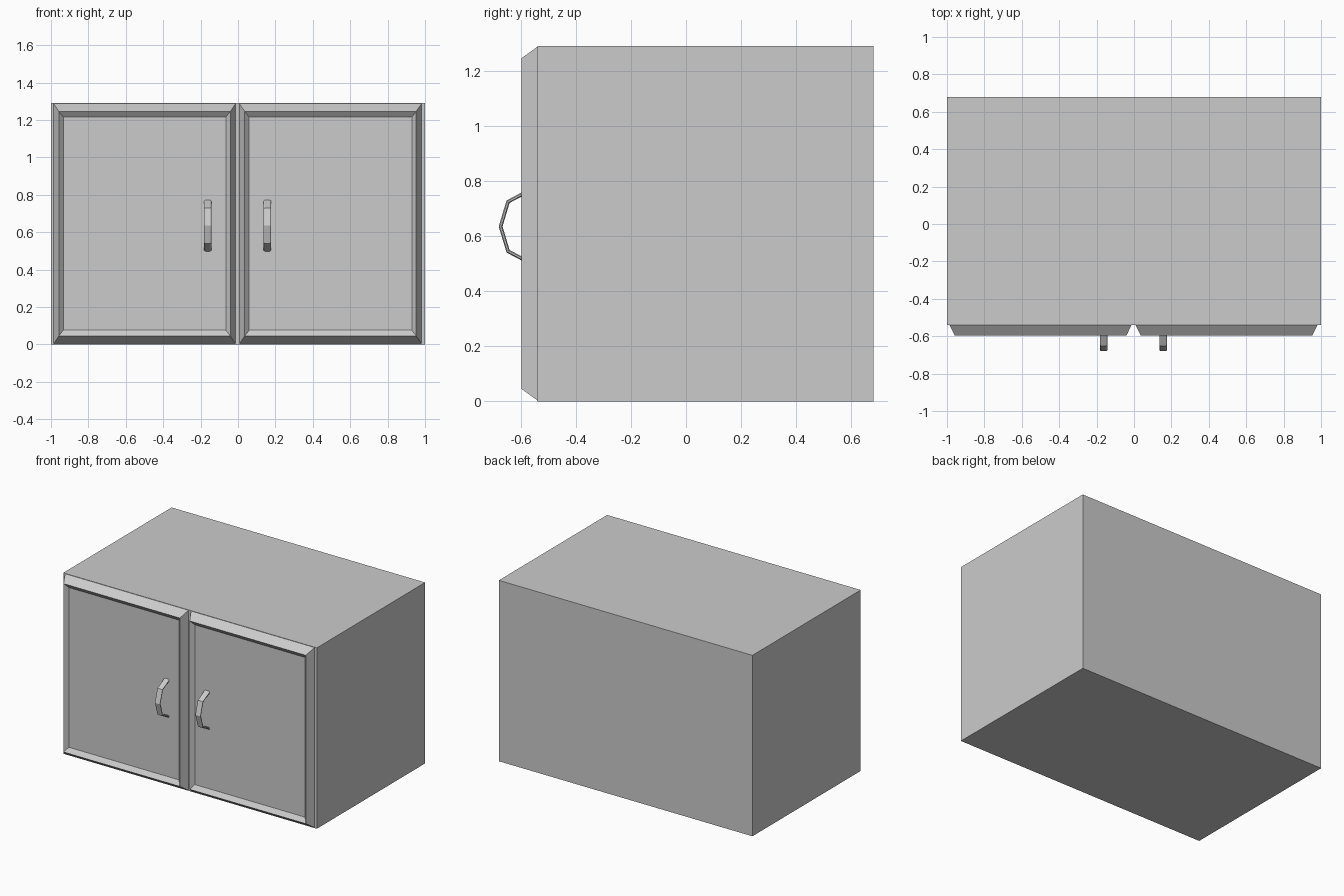
import bpy
import bmesh
from mathutils import Vector

cube = bpy.data.objects.get("Cube")
if cube:
    bpy.data.objects.remove(cube, do_unlink=True)

grey = bpy.data.materials.new("plain grey")
grey.use_nodes = True
colour = (0.6, 0.6, 0.6, 1)
grey.diffuse_color = colour
grey.node_tree.nodes["Principled BSDF"].inputs["Base Color"].default_value = colour

HEIGHT, BACK, FACE = 1.29, 0.68, -0.54


def loft(name, rings):
    """Skin a series of closed rings and cap both ends."""
    bm = bmesh.new()
    loops = [[bm.verts.new(p) for p in ring] for ring in rings]
    for a, b in zip(loops, loops[1:]):
        for i in range(len(a)):
            j = (i + 1) % len(a)
            bm.faces.new((a[i], a[j], b[j], b[i]))
    bm.faces.new(loops[0][::-1])
    bm.faces.new(loops[-1])
    bmesh.ops.recalc_face_normals(bm, faces=bm.faces)
    mesh = bpy.data.meshes.new(name)
    bm.to_mesh(mesh)
    bm.free()
    mesh.materials.append(grey)
    obj = bpy.data.objects.new(name, mesh)
    bpy.context.collection.objects.link(obj)
    return obj


def rectangle(x0, x1, z0, z1, y):
    return [(x0, y, z0), (x1, y, z0), (x1, y, z1), (x0, y, z1)]


# Cabinet body
loft("cabinet_body", [rectangle(-1, 1, 0, HEIGHT, y) for y in (BACK, FACE)])


# Door: sloped outer rim, raised ridge, recessed panel
def door(name, x0, x1):
    steps = [(0, 0, FACE), (0.028, 0.041, -0.597), (0.052, 0.072, -0.572)]
    loft(name, [rectangle(x0 + dx, x1 - dx, 0.004 + dz, 1.287 - dz, y)
                for dx, dz, y in steps])


# Handle: flat strap with chamfered edges, bowed outwards
def handle(name, x):
    mid = 0.635
    half = [(-0.566, 0.132), (-0.646, 0.09), (-0.673, 0)]
    path = [Vector((y, mid + dz)) for y, dz in half]
    path += [Vector((y, mid - dz)) for y, dz in half[-2::-1]]
    section = [(-0.02, -0.003), (-0.013, -0.007), (0.013, -0.007), (0.02, -0.003),
               (0.02, 0.003), (0.013, 0.007), (-0.013, 0.007), (-0.02, 0.003)]
    rings = []
    for i, p in enumerate(path):
        before = path[max(i - 1, 0)]
        after = path[min(i + 1, len(path) - 1)]
        along = (after - before).normalized()
        out = Vector((along.y, -along.x))
        rings.append([(x + w, p.x + out.x * t, p.y + out.y * t) for w, t in section])
    loft(name, rings)


door("right_door", -0.986, -0.013)
door("left_door", 0.008, 0.981)
handle("right_handle", -0.162)
handle("left_handle", 0.157)
